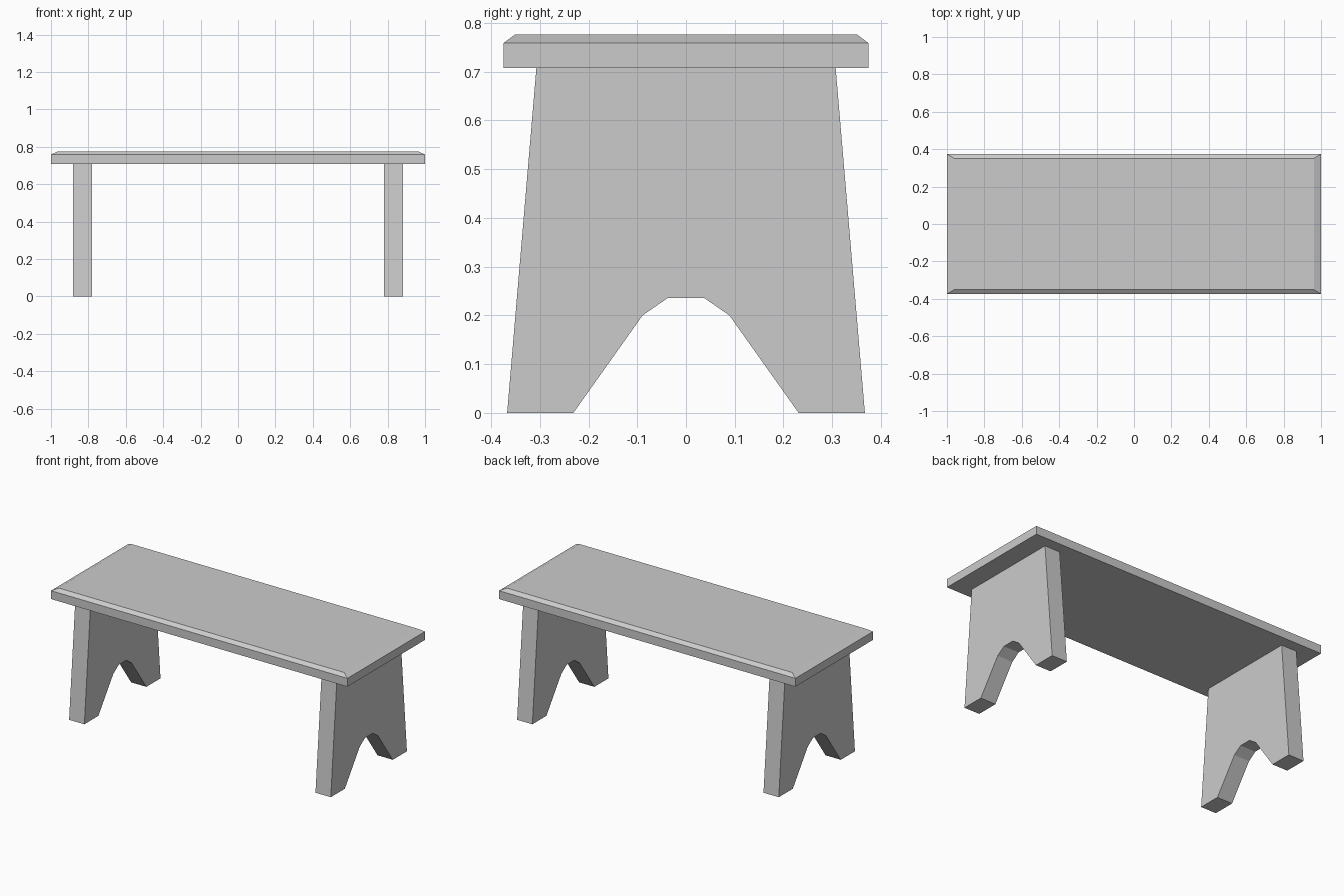
import bpy, bmesh

if "Cube" in bpy.data.objects:
    bpy.data.objects.remove(bpy.data.objects["Cube"])


def finish(name, bm):
    bmesh.ops.recalc_face_normals(bm, faces=bm.faces)
    mesh = bpy.data.meshes.new(name)
    bm.to_mesh(mesh)
    bm.free()
    obj = bpy.data.objects.new(name, mesh)
    bpy.context.collection.objects.link(obj)
    return obj


def loft(name, rings):
    """Join rings of points with side quads and cap both ends."""
    bm = bmesh.new()
    loops = [[bm.verts.new(p) for p in ring] for ring in rings]
    for a, b in zip(loops, loops[1:]):
        n = len(a)
        for i in range(n):
            j = (i + 1) % n
            bm.faces.new((a[i], a[j], b[j], b[i]))
    bm.faces.new(loops[0])
    bm.faces.new(loops[-1])
    return finish(name, bm)


def rectangle(x, y, z):
    return [(-x, -y, z), (x, -y, z), (x, y, z), (-x, y, z)]


# Seat board with a chamfered upper rim
SEAT_BOTTOM = 0.708
loft("seat", [rectangle(1.0, 0.374, SEAT_BOTTOM),
              rectangle(1.0, 0.374, 0.759),
              rectangle(0.962, 0.351, 0.776)])

# Tapered leg boards with an arched cut-out at the foot (half profile, mirrored)
half = [(0.307, SEAT_BOTTOM), (0.367, 0), (0.231, 0), (0.089, 0.2), (0.037, 0.236)]
profile = half + [(-y, z) for y, z in reversed(half)]
for name, x0, x1 in (("left_leg", -0.883, -0.78), ("right_leg", 0.78, 0.883)):
    loft(name, [[(x, y, z) for y, z in profile] for x in (x0, x1)])
